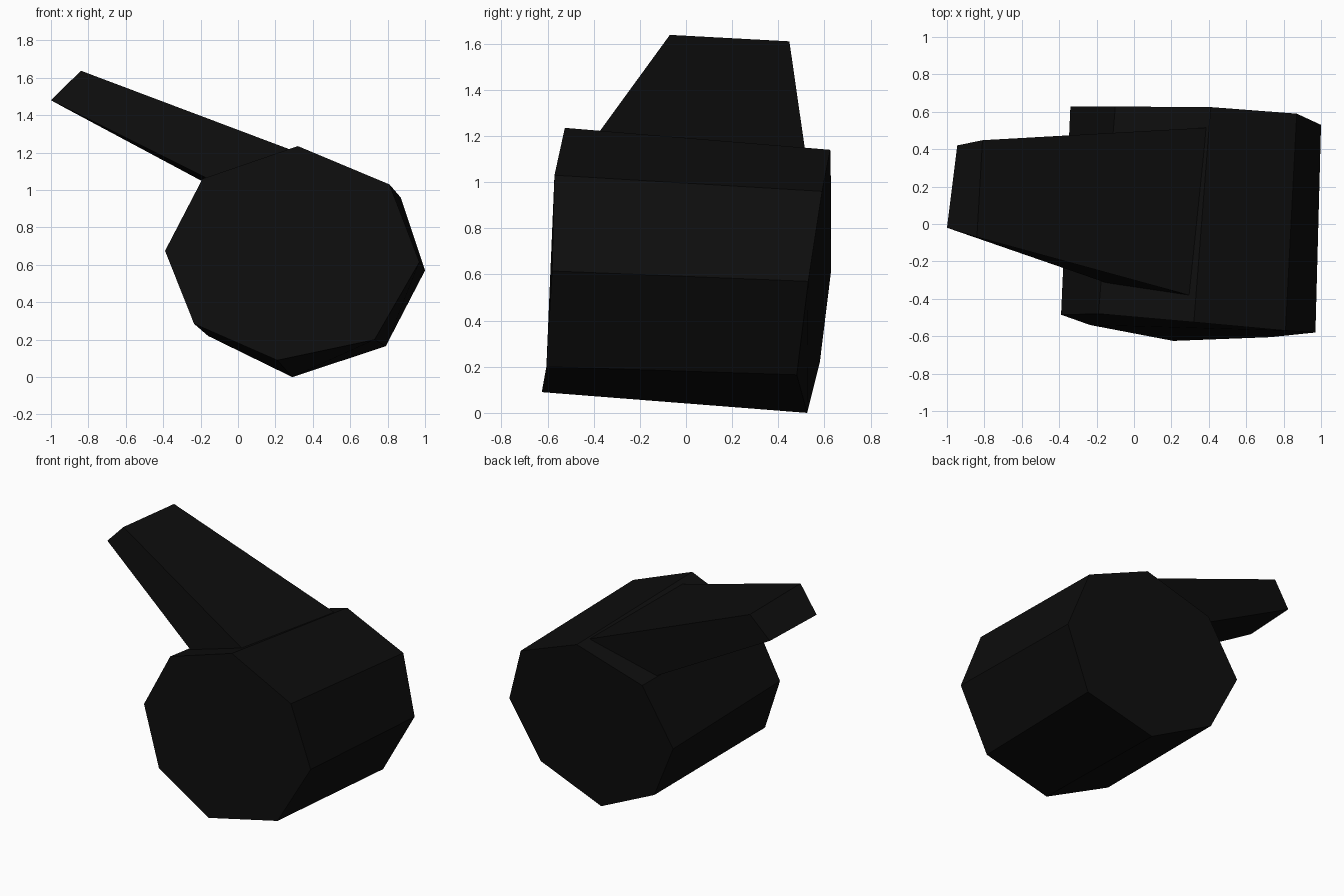
import bpy, bmesh

if "Cube" in bpy.data.objects:
    bpy.data.objects.remove(bpy.data.objects["Cube"])

black = bpy.data.materials.new("matte black")
black.diffuse_color = (0.004, 0.004, 0.004, 1)
black.use_nodes = True
black.node_tree.nodes["Principled BSDF"].inputs["Base Color"].default_value = black.diffuse_color


def loft(name, ring_a, ring_b):
    """Closed solid between two rings with equal point counts."""
    bm = bmesh.new()
    a = [bm.verts.new(p) for p in ring_a]
    b = [bm.verts.new(p) for p in ring_b]
    n = len(a)
    bm.faces.new(a)
    bm.faces.new(b[::-1])
    for i in range(n):
        j = (i + 1) % n
        bm.faces.new((a[i], b[i], b[j], a[j]))
    bmesh.ops.recalc_face_normals(bm, faces=bm.faces)
    mesh = bpy.data.meshes.new(name)
    bm.to_mesh(mesh)
    bm.free()
    mesh.materials.append(black)
    obj = bpy.data.objects.new(name, mesh)
    bpy.context.collection.objects.link(obj)
    return obj


# Slightly skewed octagonal barrel: front and back rims
front_rim = [(0.32, -0.525, 1.235), (0.81, -0.57, 1.03), (0.97, -0.58, 0.615),
             (0.73, -0.605, 0.20), (0.21, -0.625, 0.09), (-0.235, -0.54, 0.285),
             (-0.39, -0.485, 0.675), (-0.19, -0.48, 1.06)]
back_rim = [(0.41, 0.625, 1.14), (0.87, 0.59, 0.96), (1.0, 0.53, 0.57),
            (0.79, 0.48, 0.165), (0.29, 0.525, 0.0), (-0.16, 0.58, 0.22),
            (-0.34, 0.628, 0.61), (-0.10, 0.628, 0.99)]
loft("octagonal_barrel", front_rim, back_rim)

# Tapered flat handle rising to the left, its root sunk into the barrel
tip = [(-0.84, -0.07, 1.638), (-0.81, 0.448, 1.61),
       (-0.945, 0.42, 1.45), (-1.0, -0.02, 1.48)]
root = [(0.31, -0.385, 1.205), (0.385, 0.515, 1.145),
        (0.0, 0.48, 0.945), (-0.06, -0.345, 1.01)]
loft("tapered_handle", tip, root)
